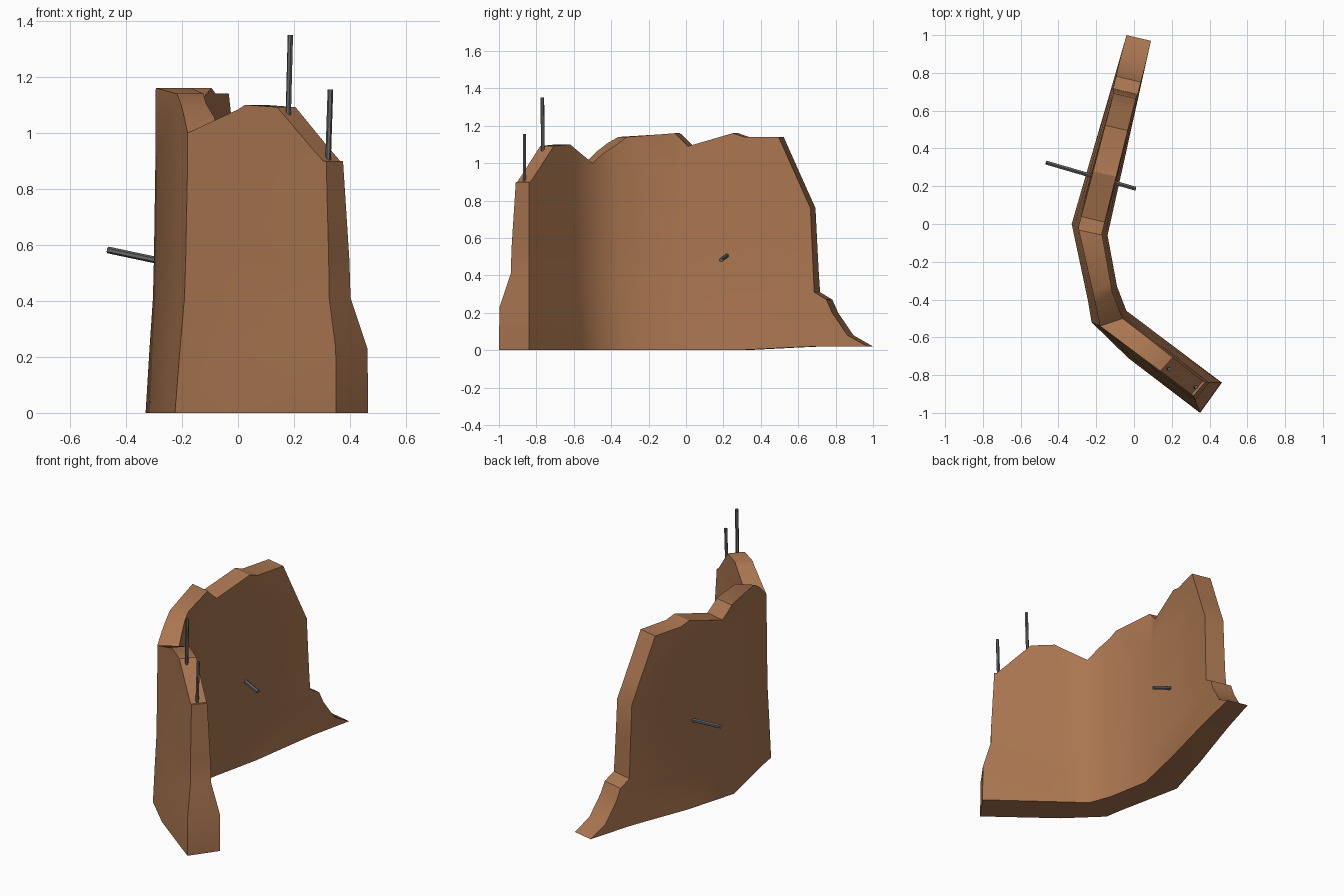
import bpy, bmesh, math
from mathutils import Vector

if "Cube" in bpy.data.objects:
    bpy.data.objects.remove(bpy.data.objects["Cube"])


def material(name, color):
    m = bpy.data.materials.new(name)
    m.diffuse_color = (*color, 1)
    m.use_nodes = True
    m.node_tree.nodes["Principled BSDF"].inputs["Base Color"].default_value = m.diffuse_color
    return m


clay = material("clay_brown", (0.40, 0.18, 0.08))
iron = material("dark_grey_metal", (0.13, 0.13, 0.13))

# Plan of the wall: station t, then outer/inner corner at the foot and at the top
PLAN = [
    (-0.90, (0.35, -1.00), (0.465, -0.84), (0.315, -0.91), (0.375, -0.84)),
    (-0.62, (-0.03, -0.71), (0.08, -0.55), (0.00, -0.675), (0.07, -0.60)),
    (-0.51, (-0.225, -0.52), (-0.04, -0.46), (-0.18, -0.54), (-0.06, -0.50)),
    (-0.37, (-0.245, -0.40), (-0.09, -0.33), (-0.205, -0.42), (-0.115, -0.36)),
    (-0.03, (-0.33, 0.00), (-0.14, -0.06), (-0.295, -0.02), (-0.17, -0.05)),
    (0.985, (-0.04, 1.00), (0.09, 0.97), (-0.03, 0.99), (0.085, 0.965)),
]
# Broken outline of the wall in (t, z)
OUTLINE = [
    (-0.9, 0), (0.3, 0), (0.6, 0.015), (0.72, 0.02), (0.985, 0.02),
    (0.88, 0.08), (0.80, 0.20), (0.77, 0.27), (0.705, 0.31), (0.685, 0.76),
    (0.515, 1.14), (0.33, 1.14), (0.27, 1.16), (0.03, 1.09), (-0.04, 1.16),
    (-0.32, 1.14), (-0.44, 1.06), (-0.51, 1.0), (-0.642, 1.10),
    (-0.744, 1.092), (-0.847, 0.955), (-0.89, 0.9), (-0.9, 0.9),
]
LEVELS = [0, 0.23, 0.41, 0.55, 0.9]
TAPER_END = [0, 0.03, 0.70, 0.75, 1]
TAPER = [0, 0.40, 0.75, 0.85, 1]


def lerp_table(x, xs, ys):
    for i in range(len(xs) - 1):
        if x <= xs[i + 1]:
            k = max(0, (x - xs[i]) / (xs[i + 1] - xs[i]))
            return ys[i] + (ys[i + 1] - ys[i]) * k
    return ys[-1]


def place(t, z, side):
    """Wrap a point of the flat outline onto the bent, tapering wall."""
    ts = [p[0] for p in PLAN]
    foot = lerp_table(t, ts, [Vector(p[1 + side]) for p in PLAN])
    top = lerp_table(t, ts, [Vector(p[3 + side]) for p in PLAN])
    end = min(1, max(0, (-0.62 - t) / 0.28))
    k = lerp_table(z, LEVELS, TAPER) * (1 - end) + lerp_table(z, LEVELS, TAPER_END) * end
    p = foot.lerp(top, k)
    return Vector((p.x, p.y, z))


# Wall: cut the flat outline into a grid, extrude it, then bend it
bm = bmesh.new()
bm.faces.new([bm.verts.new((t, 0, z)) for t, z in OUTLINE])
cuts = [((p[0], 0, 0), (1, 0, 0)) for p in PLAN[1:-1]]
cuts += [((0, 0, z), (0, 0, 1)) for z in LEVELS[1:]]
for co, no in cuts:
    bmesh.ops.bisect_plane(bm, geom=bm.verts[:] + bm.edges[:] + bm.faces[:],
                           dist=1e-5, plane_co=co, plane_no=no)
bmesh.ops.triangulate(bm, faces=bm.faces[:])
ext = bmesh.ops.extrude_face_region(bm, geom=bm.faces[:], use_keep_orig=True)
inner = {g for g in ext["geom"] if isinstance(g, bmesh.types.BMVert)}
for v in bm.verts:
    v.co = place(v.co.x, v.co.z, 1 if v in inner else 0)
bmesh.ops.recalc_face_normals(bm, faces=bm.faces[:])
me = bpy.data.meshes.new("broken_wall")
bm.to_mesh(me)
bm.free()
me.materials.append(clay)
wall = bpy.data.objects.new("broken_wall", me)
bpy.context.collection.objects.link(wall)
bpy.context.view_layer.objects.active = wall
wall.select_set(True)
bpy.ops.object.shade_smooth_by_angle(angle=math.radians(32))


# Metal rods sticking out of the wall
def rod(name, a, b, r):
    a, b = Vector(a), Vector(b)
    d = b - a
    bpy.ops.mesh.primitive_cylinder_add(vertices=6, radius=r, depth=d.length,
                                        location=(a + b) / 2)
    o = bpy.context.object
    o.name = name
    o.rotation_euler = d.to_track_quat('Z', 'Y').to_euler()
    o.data.materials.append(iron)


rod("tall_rod", (0.178, -0.765, 1.0), (0.187, -0.768, 1.35), 0.010)
rod("short_rod", (0.32, -0.864, 0.85), (0.33, -0.864, 1.155), 0.010)
rod("side_rod", (-0.465, 0.325, 0.582), (0.008, 0.187, 0.482), 0.012)
